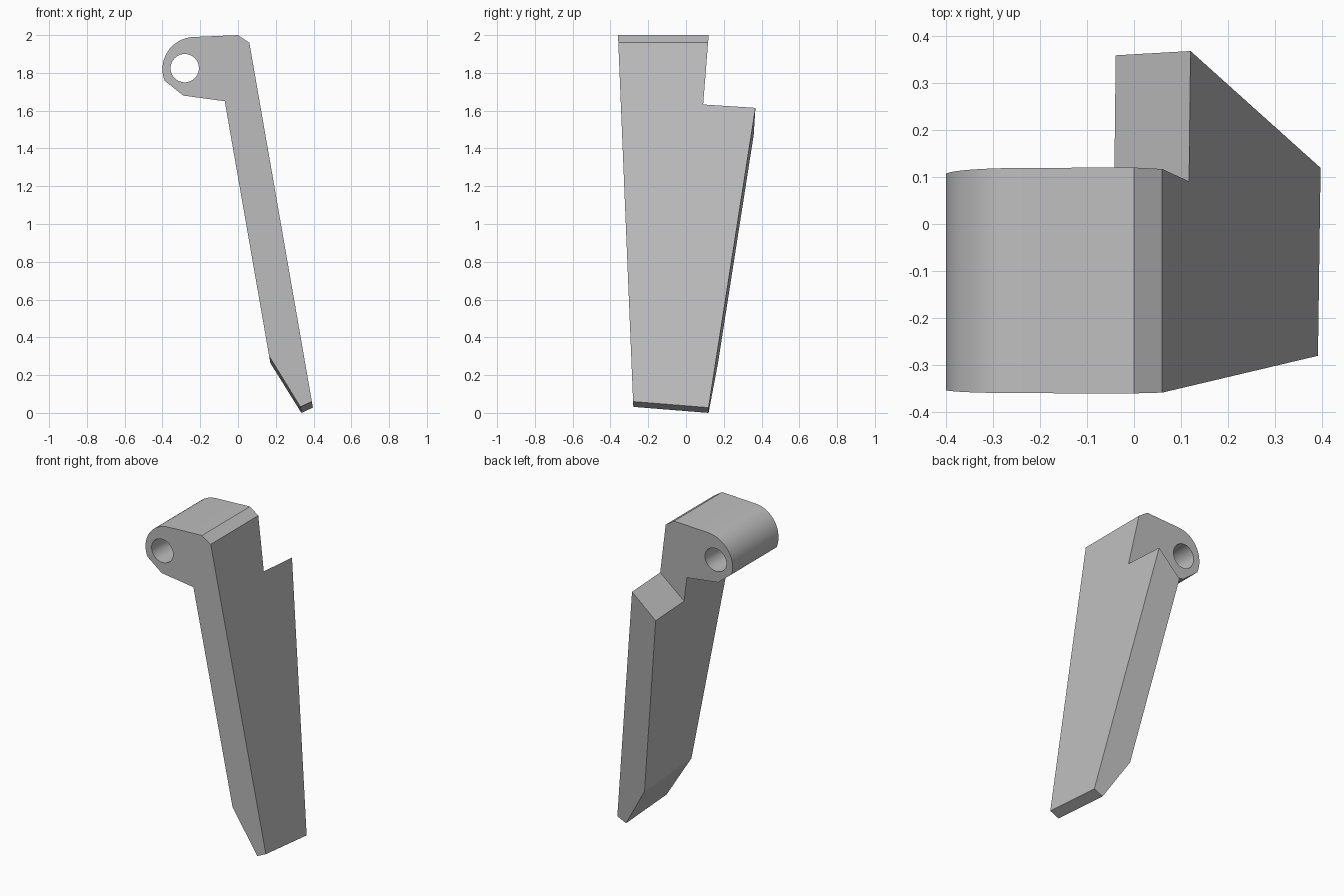
import bpy, bmesh, math
from mathutils import Vector

cube = bpy.data.objects.get("Cube")
if cube:
    bpy.data.objects.remove(cube, do_unlink=True)

grey = bpy.data.materials.new("plain_grey")
grey.use_nodes = True
colour = (0.52, 0.52, 0.52, 1)
grey.diffuse_color = colour
grey.node_tree.nodes["Principled BSDF"].inputs["Base Color"].default_value = colour


def make_object(name, bm):
    bmesh.ops.recalc_face_normals(bm, faces=bm.faces)
    mesh = bpy.data.meshes.new(name)
    bm.to_mesh(mesh)
    bm.free()
    mesh.materials.append(grey)
    obj = bpy.data.objects.new(name, mesh)
    bpy.context.collection.objects.link(obj)
    return obj


def loft(bm, near, far):
    """Closed solid between two matching outlines."""
    a = [bm.verts.new(p) for p in near]
    b = [bm.verts.new(p) for p in far]
    n = len(a)
    bm.faces.new(a)
    bm.faces.new(b[::-1])
    for i in range(n):
        j = (i + 1) % n
        bm.faces.new((a[i], b[i], b[j], a[j]))


def slice_off(bm, point, normal):
    """Cut away the side the normal points to and cap the cut."""
    geom = bm.verts[:] + bm.edges[:] + bm.faces[:]
    cut = bmesh.ops.bisect_plane(bm, geom=geom, plane_co=point, plane_no=normal,
                                 clear_outer=True)
    edges = [e for e in cut["geom_cut"] if isinstance(e, bmesh.types.BMEdge)]
    bmesh.ops.contextual_create(bm, geom=edges)


# Side outline: rounded hinge head, chamfered top corner, long tapered leg
outline = [(0.0, 2.0), (0.06, 1.96), (0.391, 0.06), (0.33, 0.032), (0.165, 0.30),
           (-0.07, 1.65), (-0.29, 1.68)]
steps = 16
for i in range(steps + 1):
    a = math.radians(201 - 108 * i / steps)
    outline.append((-0.23 + 0.17 * math.cos(a), 1.82 + 0.17 * math.sin(a)))


def section(y):
    """Outline at depth y; the foot slides along the leg toward the back."""
    slide = 0.08 * (y + 0.28)
    return [(x + 0.174 * slide, y, z - slide) if z < 1 else (x, y, z)
            for x, z in outline]


# Lever body with slanted front and back
bm = bmesh.new()
loft(bm, section(-0.6), section(0.6))
slice_off(bm, Vector((0, -0.36, 2)), Vector((0, -1, -0.0412)))
slice_off(bm, Vector((0.39, 0.12, 0.03)), Vector((0.072, 1, -0.144)))
lever = make_object("hinged_lever", bm)


# Notch behind the head, with a sloping shelf
def notch_end(x):
    z = 1.63 + 0.9 * (x - 0.114)
    top, outer = 2.5, 0.9
    inner = lambda h: 0.12 - 0.08 * (2 - h)
    return [(x, inner(z), z), (x, outer, z - 0.075 * (outer - inner(z))),
            (x, outer, top), (x, inner(top), top)]


bm = bmesh.new()
loft(bm, notch_end(-0.8), notch_end(0.4))
notch = make_object("notch_cutter", bm)

# Pin hole through the head
bpy.ops.mesh.primitive_cylinder_add(vertices=40, radius=0.075, depth=2,
                                    location=(-0.282, 0, 1.825),
                                    rotation=(math.pi / 2, 0, 0))
hole = bpy.context.object
hole.name = "pin_hole_cutter"
hole.data.materials.append(grey)

bpy.ops.object.select_all(action='DESELECT')
lever.select_set(True)
bpy.context.view_layer.objects.active = lever
for cutter in (notch, hole):
    cutter.hide_render = True
    mod = lever.modifiers.new(cutter.name, 'BOOLEAN')
    mod.operation = 'DIFFERENCE'
    mod.solver = 'EXACT'
    mod.object = cutter
    bpy.ops.object.modifier_apply(modifier=mod.name)
    bpy.data.objects.remove(cutter, do_unlink=True)

bpy.ops.object.shade_smooth_by_angle(angle=math.radians(20))
